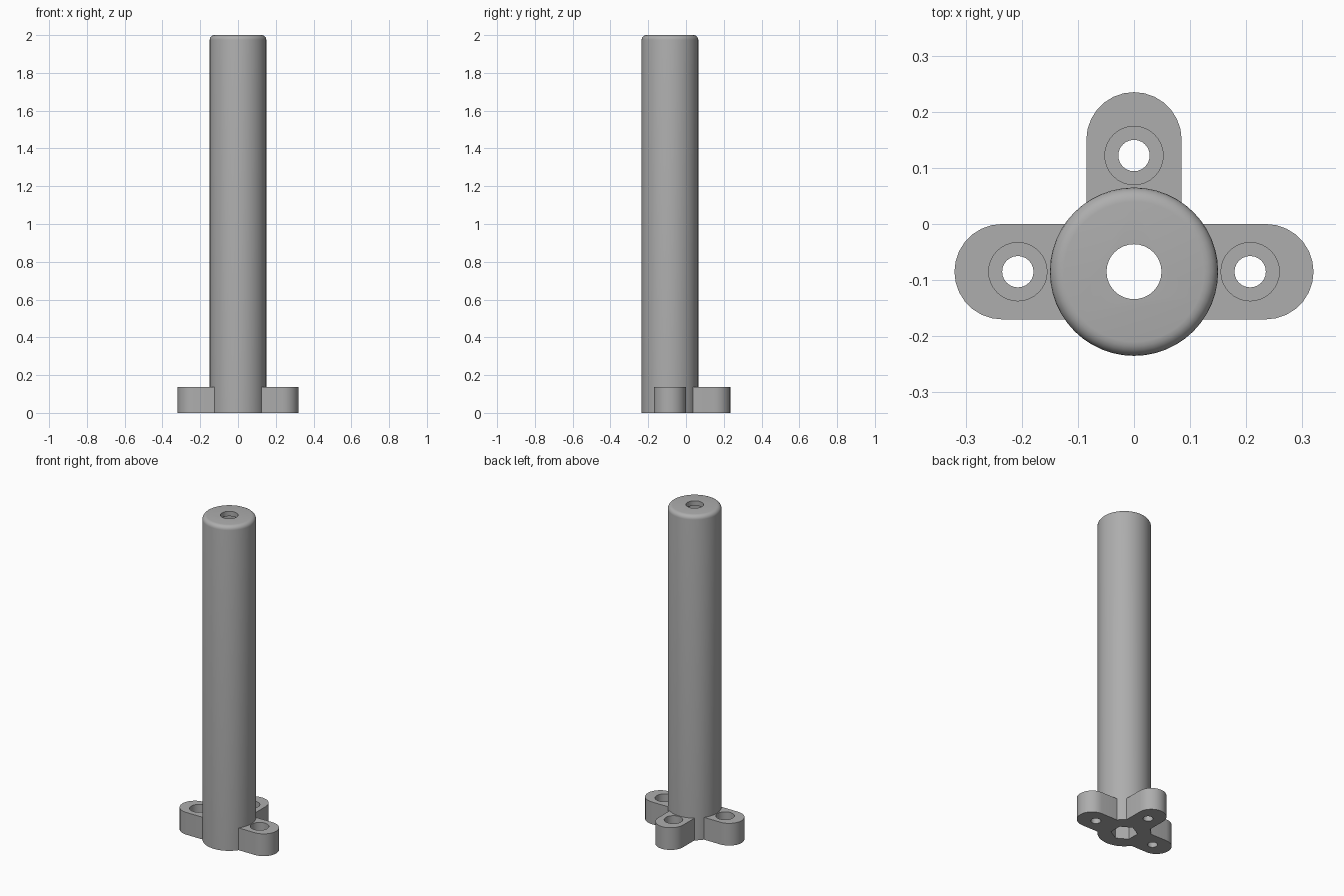
import bpy
import bmesh
from math import pi, sin, cos, radians
from mathutils import Matrix, Vector

cube = bpy.data.objects.get("Cube")
if cube:
    bpy.data.objects.remove(cube, do_unlink=True)

CENTRE_Y = -0.085
POST_R, HEIGHT, FILLET = 0.15, 2.0, 0.025
FOOT_W, FOOT_H, FOOT_REACH, HOLE_AT = 0.085, 0.137, 0.235, 0.207

grey = bpy.data.materials.new("plain grey")
grey.use_nodes = True
colour = (0.42, 0.42, 0.42, 1)
grey.diffuse_color = colour
grey.node_tree.nodes["Principled BSDF"].inputs["Base Color"].default_value = colour


def finish(name, bm):
    bmesh.ops.recalc_face_normals(bm, faces=bm.faces)
    mesh = bpy.data.meshes.new(name)
    bm.to_mesh(mesh)
    bm.free()
    mesh.materials.append(grey)
    obj = bpy.data.objects.new(name, mesh)
    bpy.context.collection.objects.link(obj)
    return obj


def prism(name, outline, z0, z1):
    bm = bmesh.new()
    face = bm.faces.new([bm.verts.new((x, y, z0)) for x, y in outline])
    top = bmesh.ops.extrude_face_region(bm, geom=[face])["geom"]
    bmesh.ops.translate(bm, vec=(0, 0, z1 - z0),
                        verts=[v for v in top if isinstance(v, bmesh.types.BMVert)])
    return finish(name, bm)


def ring(x, y, r, sides, start=0.0):
    return [(x + r * cos(start + 2 * pi * i / sides),
             y + r * sin(start + 2 * pi * i / sides)) for i in range(sides)]


def combine(target, tool, operation):
    mod = target.modifiers.new("combine", "BOOLEAN")
    mod.operation, mod.solver, mod.object = operation, "EXACT", tool
    bpy.context.view_layer.objects.active = target
    bpy.ops.object.modifier_apply(modifier=mod.name)
    bpy.data.objects.remove(tool, do_unlink=True)


# Round post with a softened top rim
post = prism("post_with_feet", ring(0, CENTRE_Y, POST_R, 48), 0, HEIGHT)
bm = bmesh.new()
bm.from_mesh(post.data)
rim = [e for e in bm.edges if all(v.co.z > HEIGHT - 0.01 for v in e.verts)]
bmesh.ops.bevel(bm, geom=rim, offset=FILLET, segments=5, profile=0.5,
                affect="EDGES")
bm.to_mesh(post.data)
bm.free()

# Three round-ended feet
angles = [0, 90, 180]
for angle in angles:
    turn = Matrix.Rotation(radians(angle), 2)
    arc = [(FOOT_REACH + FOOT_W * cos(a), FOOT_W * sin(a))
           for a in [pi * (i / 14 - 0.5) for i in range(15)]]
    outline = [turn @ Vector(p) for p in [(0, -FOOT_W)] + arc + [(0, FOOT_W)]]
    foot = prism("foot", [(p.x, p.y + CENTRE_Y) for p in outline], 0, FOOT_H)
    combine(post, foot, "UNION")

# Hexagonal channel up the post, ending below a thin lip with a round hole
combine(post, prism("hex_cutter", ring(0, CENTRE_Y, 0.075, 6, pi / 2), -0.1, 1.97),
        "DIFFERENCE")
combine(post, prism("bore_cutter", ring(0, CENTRE_Y, 0.049, 32), 1.9, 2.1),
        "DIFFERENCE")

# Counterbored screw holes in the feet
for angle in angles:
    x = HOLE_AT * cos(radians(angle))
    y = HOLE_AT * sin(radians(angle)) + CENTRE_Y
    combine(post, prism("screw_cutter", ring(x, y, 0.028, 24), -0.1, 0.3), "DIFFERENCE")
    combine(post, prism("head_cutter", ring(x, y, 0.052, 32), 0.05, 0.3), "DIFFERENCE")

# Smooth rounds, crisp edges
bpy.ops.object.select_all(action="DESELECT")
post.select_set(True)
bpy.context.view_layer.objects.active = post
bpy.ops.object.shade_smooth_by_angle(angle=radians(30))
